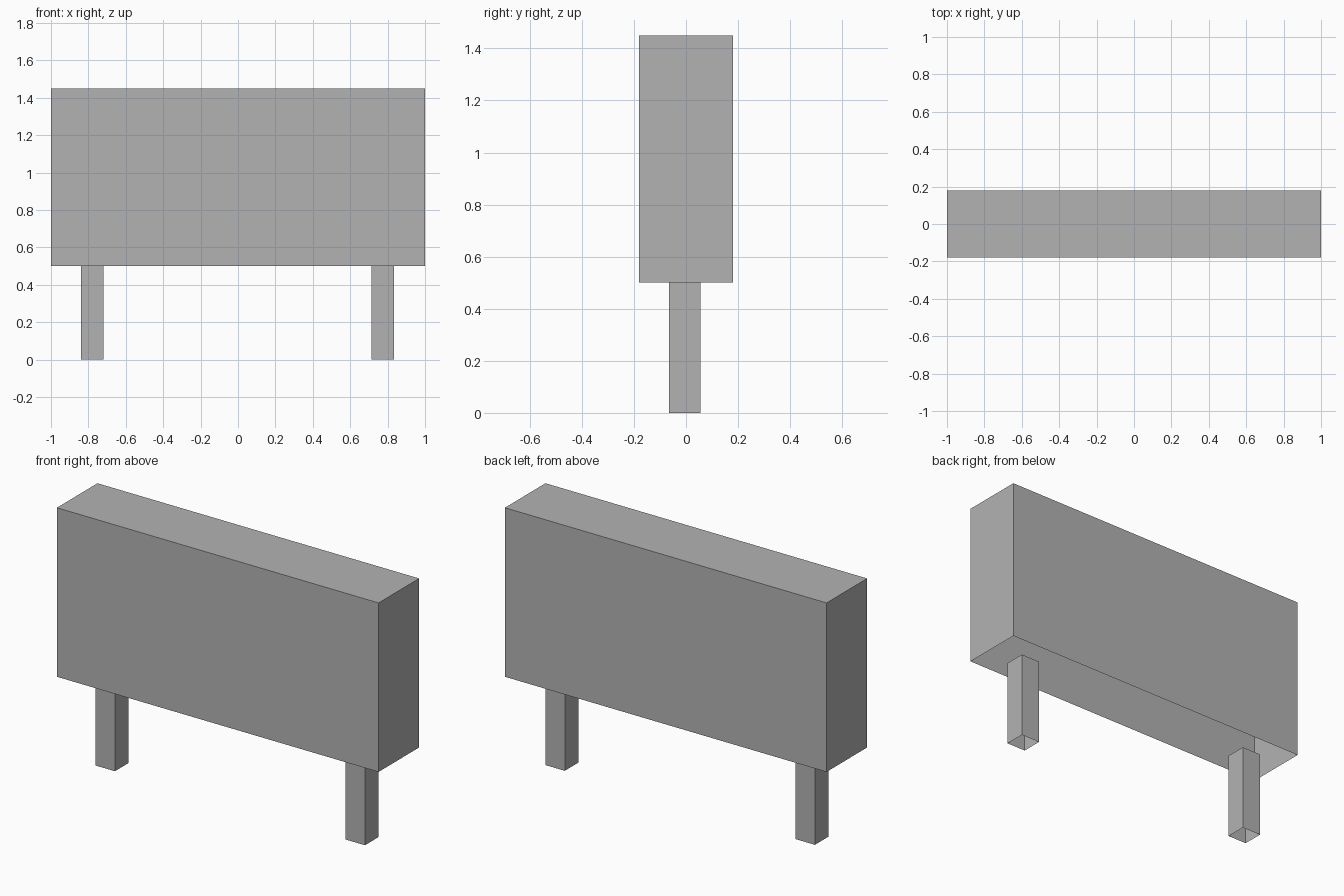
import bpy
import bmesh
from mathutils import Matrix

cube = bpy.data.objects.get("Cube")
if cube:
    bpy.data.objects.remove(cube, do_unlink=True)

grey = bpy.data.materials.new("plain grey")
grey.use_nodes = True
colour = (0.45, 0.45, 0.45, 1)
grey.diffuse_color = colour
grey.node_tree.nodes["Principled BSDF"].inputs["Base Color"].default_value = colour


def open_box(name, centre, size):
    """Box shell with no underside, resting on the z of its centre."""
    bm = bmesh.new()
    bmesh.ops.create_cube(bm, size=1, matrix=Matrix.Translation((0, 0, 0.5)))
    bm.normal_update()
    underside = [f for f in bm.faces if f.normal.z < -0.5]
    bmesh.ops.delete(bm, geom=underside, context="FACES_ONLY")
    bmesh.ops.scale(bm, vec=size, verts=bm.verts)
    mesh = bpy.data.meshes.new(name)
    bm.to_mesh(mesh)
    bm.free()
    mesh.materials.append(grey)
    obj = bpy.data.objects.new(name, mesh)
    obj.location = centre
    bpy.context.collection.objects.link(obj)


# Large board, hollow and open below
open_box("board", (0, 0, 0.5), (2, 0.36, 0.95))

# Two square posts, set slightly toward the front
for side, x in (("right", -0.78), ("left", 0.775)):
    open_box(side + "_post", (x, -0.005, 0), (0.12, 0.12, 0.5))
